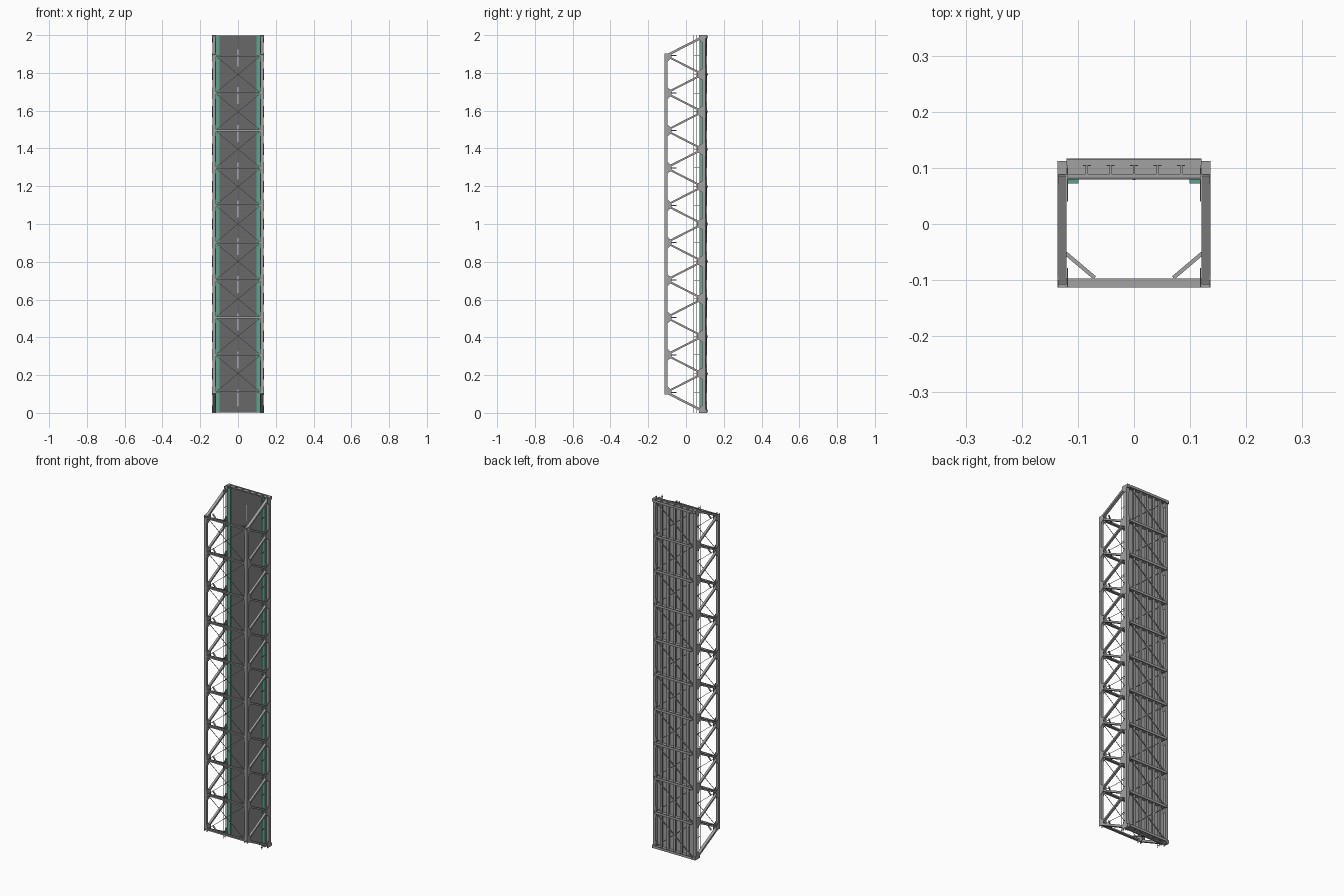
import bpy, bmesh
from mathutils import Vector, Matrix

cube = bpy.data.objects.get("Cube")
if cube:
    bpy.data.objects.remove(cube, do_unlink=True)


def make_material(name, rgb):
    m = bpy.data.materials.new(name)
    m.use_nodes = True
    m.diffuse_color = (*rgb, 1)
    m.node_tree.nodes["Principled BSDF"].inputs["Base Color"].default_value = (*rgb, 1)
    return m


steel = make_material("grey steel", (0.36, 0.36, 0.36))
asphalt = make_material("dark asphalt", (0.14, 0.14, 0.14))
teal = make_material("teal footway", (0.11, 0.36, 0.28))
white = make_material("white road paint", (0.7, 0.7, 0.7))


class Part:
    """Collects bars, blocks and plates into one named object."""

    def __init__(self, name, mat):
        self.name, self.mat, self.bm = name, mat, bmesh.new()

    def block(self, lo, hi):
        lo, hi = Vector(lo), Vector(hi)
        mat = Matrix.Translation((lo + hi) / 2) @ Matrix.Diagonal((*(hi - lo), 1))
        bmesh.ops.create_cube(self.bm, size=1, matrix=mat)

    def bar(self, a, b, wide, deep, side=(1, 0, 0)):
        # wide is measured along the side direction, deep across it
        a, b = Vector(a), Vector(b)
        along = (b - a).normalized()
        x = Vector(side)
        y = along.cross(x).normalized()
        rot = Matrix((x, y, along)).transposed().to_4x4()
        scale = Matrix.Diagonal((wide, deep, (b - a).length, 1))
        bmesh.ops.create_cube(self.bm, size=1, matrix=Matrix.Translation((a + b) / 2) @ rot @ scale)

    def plate(self, outline, x0, x1):
        # outline of (y, z) points, extruded along x
        face = self.bm.faces.new([self.bm.verts.new((x0, y, z)) for y, z in outline])
        out = bmesh.ops.extrude_face_region(self.bm, geom=[face])
        moved = [v for v in out["geom"] if isinstance(v, bmesh.types.BMVert)]
        bmesh.ops.translate(self.bm, verts=moved, vec=(x1 - x0, 0, 0))

    def finish(self):
        bmesh.ops.recalc_face_normals(self.bm, faces=self.bm.faces)
        mesh = bpy.data.meshes.new(self.name)
        self.bm.to_mesh(mesh)
        self.bm.free()
        mesh.materials.append(self.mat)
        obj = bpy.data.objects.new(self.name, mesh)
        bpy.context.collection.objects.link(obj)


# Panel points of the truss
X = 0.128
TOP, BOT = -0.105, 0.095
low = [0.01 + 0.198 * i for i in range(11)]
high = [(a + b) / 2 for a, b in zip(low, low[1:])]
clip = lambda z: min(max(z, 0), 2)

for side, s in (("left", 1), ("right", -1)):
    x = s * X
    # Top and bottom chords
    chords = Part(side + "_chords", steel)
    chords.block((x - 0.008, -0.113, high[0]), (x + 0.008, -0.098, high[-1]))
    chords.block((x - 0.008, 0.088, 0), (x + 0.008, 0.104, 2))
    chords.finish()

    # Zigzag web members and sloping end posts
    web = Part(side + "_diagonals", steel)
    for i, z in enumerate(high):
        for end in (low[i], low[i + 1]):
            post = end in (low[0], low[-1])
            web.bar((x, TOP, z), (x, BOT - 0.007, end), 0.016 if post else 0.012, 0.012 if post else 0.010)
    web.finish()

    # Gusset plates on both faces of every joint
    gussets = Part(side + "_gussets", steel)
    for g in (0.1175, 0.1345):
        for z in high:
            h0, h1 = 0.030, 0.014
            if z == high[0]:
                lo_h = 0.012
            else:
                lo_h = h0
            hi_h = 0.012 if z == high[-1] else h0
            gussets.plate([(-0.113, z - lo_h), (-0.097, z - lo_h), (-0.078, z - h1),
                           (-0.078, z + h1), (-0.097, z + hi_h), (-0.113, z + hi_h)],
                          s * g, s * (g + 0.002))
        for z in low:
            edge = [(0.104, -0.030), (0.085, -0.030), (0.058, -0.014),
                    (0.058, 0.014), (0.085, 0.030), (0.104, 0.030)]
            if z in (low[0], low[-1]):
                edge = [(max(y, 0.07), d) for y, d in edge]
            gussets.plate([(y, clip(z + d)) for y, d in edge], s * g, s * (g + 0.002))
    gussets.finish()

    # Bearing shoes at both ends
    shoes = Part(side + "_end_shoes", steel)
    for z0, z1 in ((0, 0.018), (1.982, 2)):
        shoes.block((x - 0.0085, 0.100, z0), (x + 0.0085, 0.112, z1))
    shoes.finish()

    # Raised footway and its railing
    walk = Part(side + "_footway", teal)
    walk.block((s * 0.109 - 0.010, 0.072, 0.005), (s * 0.109 + 0.010, 0.082, 1.995))
    walk.finish()
    rail = Part(side + "_railing", steel)
    for y in (0.041, 0.056):
        rail.block((s * 0.1185 - 0.001, y - 0.001, 0), (s * 0.1185 + 0.001, y + 0.001, 2))
    for z in low + high:
        z = min(max(z, 0.002), 1.998)
        rail.block((s * 0.1185 - 0.001, 0.040, z - 0.001), (s * 0.1185 + 0.001, 0.082, z + 0.001))
    rail.finish()

    # Corner knee braces below the top struts
    knees = Part(side + "_knee_braces", steel)
    for z in high:
        knees.bar((s * 0.122, -0.052, z), (s * 0.070, -0.096, z), 0.005, 0.007, (0, 0, 1))
    knees.finish()

# Top cross struts and thin lateral rods
struts = Part("top_struts", steel)
for z in high:
    for y in (-0.112, -0.098):
        struts.block((-0.122, y - 0.001, z - 0.004), (0.122, y + 0.001, z + 0.004))
    struts.block((-0.122, -0.112, z - 0.0015), (0.122, -0.098, z + 0.0015))
struts.finish()
rods = Part("top_cross_rods", steel)
for a, b in zip(high, high[1:]):
    for s in (1, -1):
        rods.bar((s * 0.12, TOP, a), (-s * 0.12, TOP, b), 0.0022, 0.0022, (0, 1, 0))
rods.finish()

# Deck slab and road surface
slab = Part("deck_slab", steel)
slab.block((-0.119, 0.083, 0.002), (0.119, 0.089, 1.998))
slab.finish()
road = Part("road_surface", asphalt)
road.block((-0.118, 0.079, 0.002), (0.118, 0.083, 1.998))
road.finish()
lines = Part("centre_dashes", white)
for i in range(10):
    z = 0.08 + 0.2 * i
    lines.block((-0.0025, 0.0782, z - 0.045 + 0.0), (0.0025, 0.0795, z + 0.045))
lines.finish()

# Stringers along the underside of the deck
stringers = Part("stringers", steel)
for i in range(-2, 3):
    x = 0.042 * i
    stringers.block((x - 0.002, 0.088, 0.004), (x + 0.002, 0.104, 1.996))
    stringers.block((x - 0.007, 0.103, 0.004), (x + 0.007, 0.105, 1.996))
stringers.finish()

# Floor beams with flanges at each lower joint
beams = Part("floor_beams", steel)
for z in low:
    beams.block((-0.120, 0.088, z - 0.002), (0.120, 0.1165, z + 0.002))
    beams.block((-0.120, 0.114, z - 0.007), (0.120, 0.1165, z + 0.007))
beams.finish()

# Crossed wind bracing beneath the deck
wind = Part("underside_bracing", steel)
for a, b in zip(low, low[1:]):
    for s in (1, -1):
        wind.bar((s * 0.12, 0.108, a), (-s * 0.12, 0.108, b), 0.004, 0.004, (0, 1, 0))
wind.finish()
